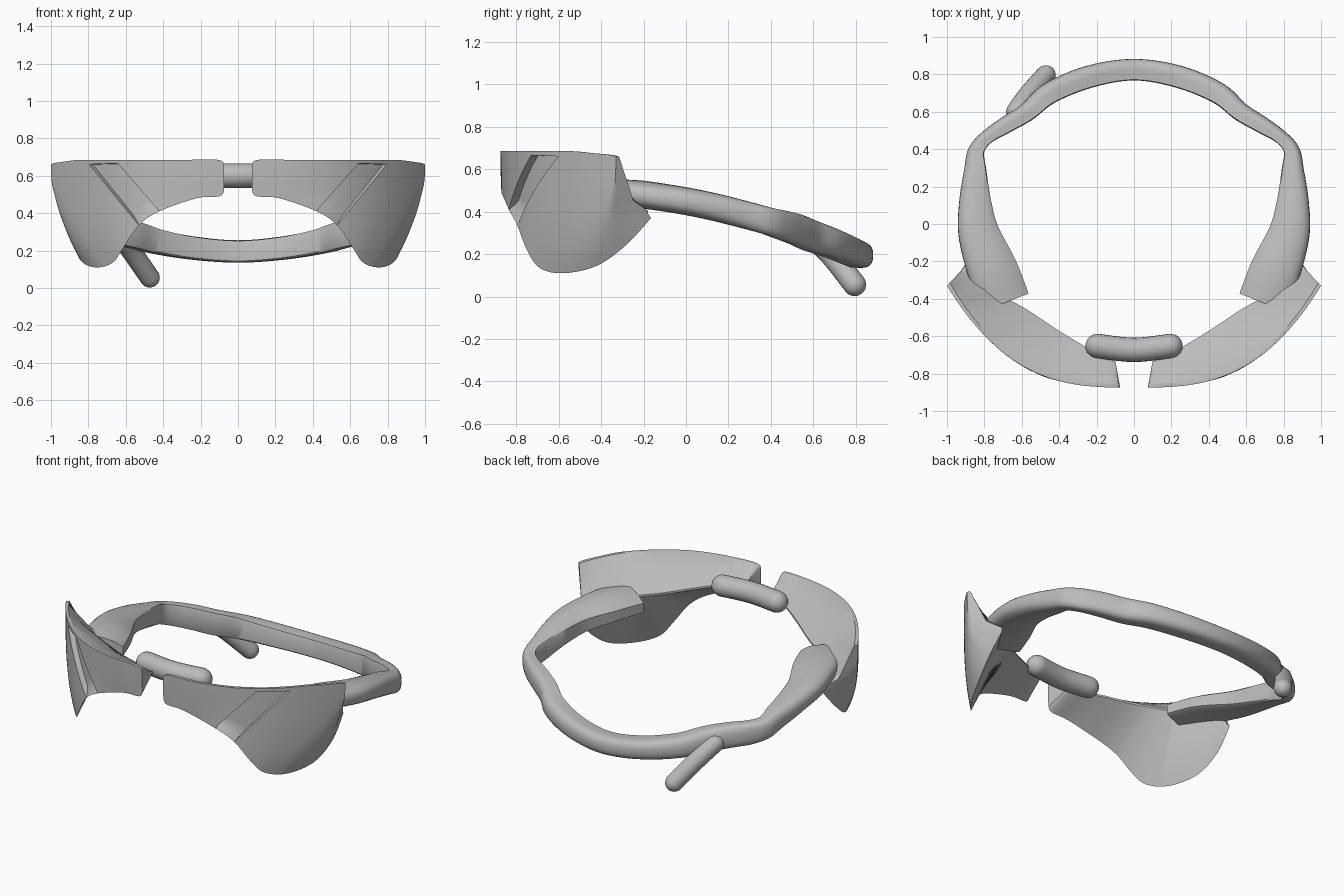
import bpy, bmesh, math
from mathutils import Vector

cube = bpy.data.objects.get("Cube")
if cube:
    bpy.data.objects.remove(cube)

grey = bpy.data.materials.new("plain_grey")
grey.use_nodes = True
grey.diffuse_color = (0.5, 0.5, 0.5, 1)
grey.node_tree.nodes["Principled BSDF"].inputs["Base Color"].default_value = (0.5, 0.5, 0.5, 1)


def spline(points, u):
    """Catmull-Rom through tuples of any length; u counts in points."""
    last = len(points) - 1
    i = max(0, min(int(u), last - 1))
    t = u - i
    a, b, c, d = (points[max(0, min(k, last))] for k in (i - 1, i, i + 1, i + 2))
    return [0.5 * (2 * q + (r - p) * t + (2 * p - 5 * q + 4 * r - s) * t * t
                   + (3 * q - p - 3 * r + s) * t ** 3) for p, q, r, s in zip(a, b, c, d)]


def loft(name, rings, angle=35, mirror=False):
    """Skin closed rings of points into a capped solid."""
    bm = bmesh.new()
    loops = [[bm.verts.new(p) for p in ring] for ring in rings]
    n = len(loops[0])
    for a, b in zip(loops, loops[1:]):
        for j in range(n):
            k = (j + 1) % n
            bm.faces.new((a[j], a[k], b[k], b[j]))
    bm.faces.new(loops[0])
    bm.faces.new(loops[-1])
    bmesh.ops.recalc_face_normals(bm, faces=bm.faces)
    mesh = bpy.data.meshes.new(name)
    bm.to_mesh(mesh)
    bm.free()
    mesh.materials.append(grey)
    obj = bpy.data.objects.new(name, mesh)
    bpy.context.collection.objects.link(obj)
    bpy.ops.object.select_all(action='DESELECT')
    obj.select_set(True)
    bpy.context.view_layer.objects.active = obj
    bpy.ops.object.shade_smooth_by_angle(angle=math.radians(angle))
    if mirror:
        obj.modifiers.new("Mirror", 'MIRROR')
    return obj


def section(centre, tangent, profile):
    """Place a 2D profile (outward, up) across the path."""
    tangent = tangent.normalized()
    side = tangent.cross(Vector((0, 0, 1))).normalized()
    up = side.cross(tangent)
    return [centre + side * a + up * b for a, b in profile]


def circle(radius, sides=24):
    return [(radius * math.cos(math.tau * k / sides), radius * math.sin(math.tau * k / sides))
            for k in range(sides)]


def band_profile(w, h):
    """Rounded outer side, flat inner wall that drops where the band is wide."""
    drop = max(0, min(1, (w - .11) / .16))
    arc = []
    for k in range(13):
        a = math.pi * (k / 12 - .5)
        arc.append((w / 2 * math.cos(a) ** .8, math.copysign(abs(math.sin(a)) ** .8, a) * h / 2))
    top = h / 2 * (.85 - .7 * drop)
    wall = [(-w * .3, h * (.48 - .14 * drop)), (-w * .46, top + h * .06), (-w / 2, top),
            (-w / 2, -h * .42), (-w * .44, -h * .48)]
    return arc + wall


def capsule(name, path, radius):
    """Round-ended rod through the path points."""
    pts = [Vector(p) for p in path]
    first, last = (pts[1] - pts[0]).normalized(), (pts[-1] - pts[-2]).normalized()
    caps = [math.radians(a) for a in (88, 70, 50, 30, 12)]
    rings = [section(pts[0] - first * radius * math.sin(a), first, circle(radius * math.cos(a)))
             for a in caps]
    steps = 6 * (len(pts) - 1)
    for i in range(steps + 1):
        u = i * (len(pts) - 1) / steps
        t = Vector(spline(path, min(u + 0.05, len(pts) - 1))) - Vector(spline(path, max(u - 0.05, 0)))
        rings.append(section(Vector(spline(path, u)), t, circle(radius)))
    rings += [section(pts[-1] + last * radius * math.sin(a), last, circle(radius * math.cos(a)))
              for a in reversed(caps)]
    return loft(name, rings, 60)


# Head band: x, y, z, width, height along one half, mirrored round the back
half = [(.69, -.42, .485, .27, .12), (.755, -.25, .485, .27, .13), (.83, -.05, .458, .22, .13),
        (.85, .12, .425, .17, .13), (.85, .28, .385, .12, .13), (.845, .39, .355, .085, .13),
        (.785, .465, .335, .075, .14), (.685, .53, .315, .09, .145), (.57, .6, .285, .1, .145),
        (.45, .7, .25, .115, .135), (.24, .787, .213, .12, .125), (0, .825, .195, .115, .12)]
band = half + [(-p[0],) + p[1:] for p in reversed(half[:-1])]
rings = []
per = 6
for i in range((len(band) - 1) * per + 1):
    u = i / per
    x, y, z, w, h = spline(band, u)
    ahead = Vector(spline(band, min(u + 0.3, len(band) - 1))[:3])
    behind = Vector(spline(band, max(u - 0.3, 0))[:3])
    rings.append(section(Vector((x, y, z)), ahead - behind, band_profile(w, h)))
loft("head_band", rings, 40)

# Nose bridge and the small rear stub
capsule("nose_bridge", [(-.195, -.652, .6), (0, -.673, .6), (.195, -.652, .6)], .065)
capsule("rear_stub", [(-.472, .795, .056), (-.565, .69, .19), (-.63, .6, .28)], .054)


# Side shells: each column runs top edge -> lower edge -> inner ridge
def front_y(x):
    return -.875 + .545 * abs(x) ** 3


columns = [  # top x, top z, lower x, y, z, ridge x, y, z
    (.075, .655, .075, -.87, .52, .10, -.73, .60), (.105, .685, .10, -.87, .49, .13, -.725, .595),
    (.30, .685, .22, -.865, .48, .27, -.65, .58), (.66, .685, .42, -.835, .41, .41, -.565, .55),
    (.815, .685, .53, -.795, .335, .50, -.505, .53), (.85, .685, .61, -.75, .22, .56, -.465, .52),
    (.885, .682, .67, -.69, .135, .62, -.43, .51), (.92, .677, .76, -.58, .11, .67, -.40, .5),
    (.955, .672, .84, -.42, .145, .73, -.33, .48), (.985, .667, .875, -.28, .245, .80, -.25, .44),
    (1, .66, .87, -.165, .37, .86, -.18, .405)]
GROOVE_START, GROOVE_END = 3, 4
rows = [0, .07, .075] + [.075 + .925 * k / 12 for k in range(1, 13)]


def shell_ring(u, sunk):
    tx, tz, bx, by, bz, rx, ry, rz = spline(columns, u)
    power = 1 + .35 * max(0, u - 4)
    ridge = Vector((rx, ry, rz))
    ring = []
    for t in rows:
        x = tx + (bx - tx) * t ** power
        y = front_y(x) + t ** (power + 1) * (by - front_y(bx))
        p = Vector((x, y, tz + (bz - tz) * t))
        if sunk and t > .072:
            p += Vector((-.6 * x, .8, 0)).normalized() * .035 * min(1, (1 - t) * 8)
        ring.append(p)
    inward = Vector((rx - tx, ry - front_y(tx), 0)).normalized()
    lip = ring[0] + inward * .02
    sag = Vector((0, 0, .04 * max(0, u - 8)))
    ring += [ridge - Vector((0, 0, .012)), ridge, (ridge + lip) / 2 - sag, lip]
    return ring


stations = [k / 5 for k in range((len(columns) - 1) * 5 + 1)]
stations += [GROOVE_START + .01, GROOVE_END - .01]
loft("side_shells", [shell_ring(u, GROOVE_START < u < GROOVE_END) for u in sorted(stations)],
     30, mirror=True)
